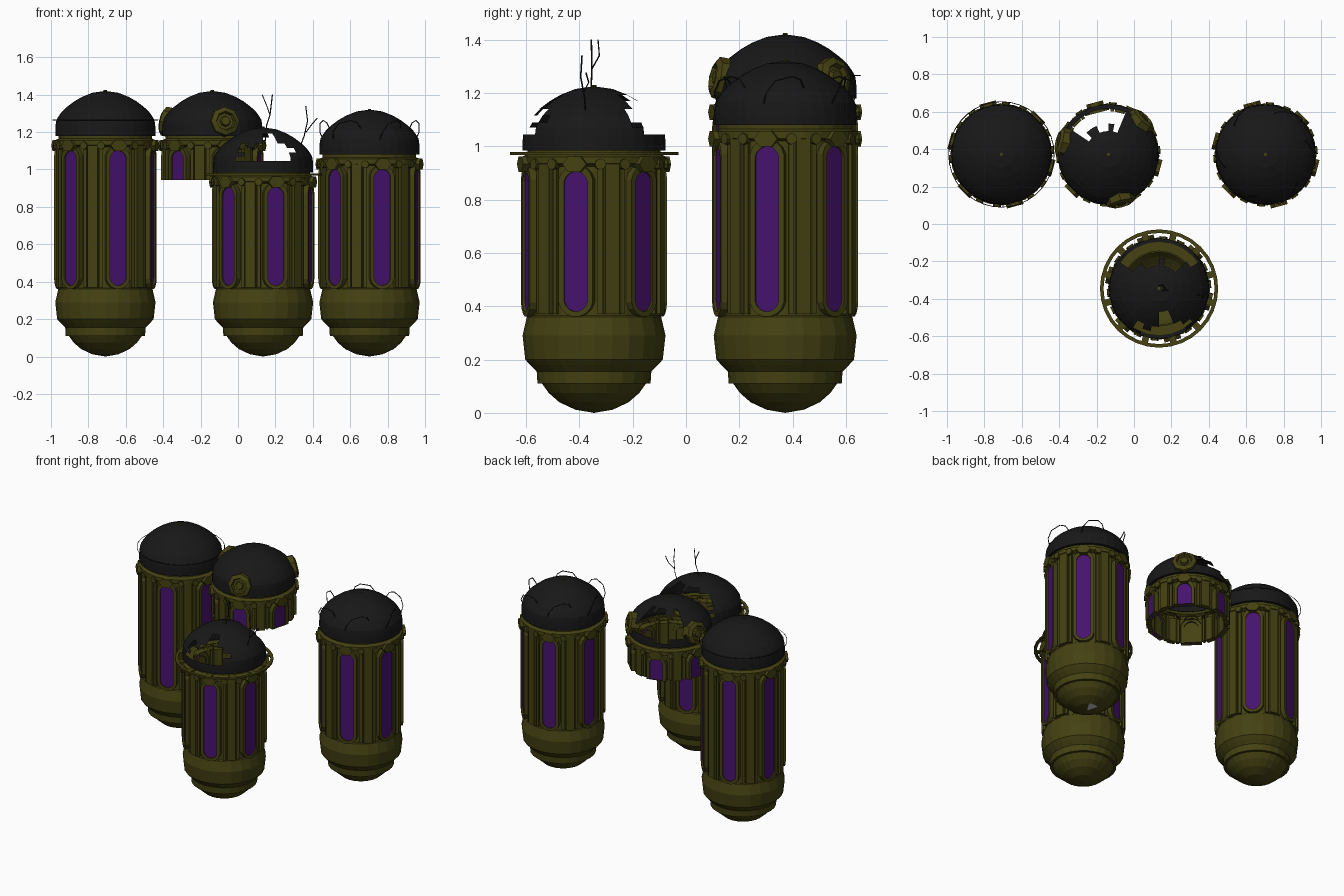
import bpy, bmesh, math, random
from mathutils import Matrix, Vector

random.seed(4)
cube = bpy.data.objects.get("Cube")
if cube:
    bpy.data.objects.remove(cube)


def material(name, rgb):
    m = bpy.data.materials.new(name)
    m.use_nodes = True
    m.diffuse_color = (*rgb, 1)
    m.node_tree.nodes["Principled BSDF"].inputs["Base Color"].default_value = (*rgb, 1)
    return m


OLIVE = material("dark olive metal", (0.058, 0.053, 0.006))
PURPLE = material("purple glass", (0.06, 0.006, 0.155))
BLACK = material("black dome", (0.009, 0.009, 0.009))
PALE = material("pale grey patch", (0.5, 0.5, 0.5))


def finish(bm, name, *mats):
    mesh = bpy.data.meshes.new(name)
    bm.to_mesh(mesh)
    bm.free()
    for m in mats:
        mesh.materials.append(m)
    return mesh


def place(name, data, loc, turn=0):
    ob = bpy.data.objects.new(name, data)
    ob.location = loc
    ob.rotation_euler.z = math.radians(turn)
    bpy.context.collection.objects.link(ob)
    return ob


def loft(bm, loops):
    n = len(loops[0])
    rows = [[bm.verts.new(p) for p in loop] for loop in loops]
    for a, b in zip(rows, rows[1:]):
        for k in range(n):
            j = (k + 1) % n
            bm.faces.new((a[k], a[j], b[j], b[k]))
    return rows


def lathe(name, profile, segs, mats, drop=None, paint=None):
    """Revolve (radius, height) points about z."""
    bm = bmesh.new()
    steps = [math.tau * k / segs for k in range(segs)]
    loft(bm, [[(r * math.cos(a), r * math.sin(a), z) for a in steps] for r, z in profile])
    bmesh.ops.remove_doubles(bm, verts=bm.verts, dist=0.0001)
    if drop:
        gone = [f for f in bm.faces if drop(f.calc_center_median())]
        bmesh.ops.delete(bm, geom=gone, context='FACES')
    if paint:
        for f in bm.faces:
            f.material_index = int(paint(f.calc_center_median()))
    return finish(bm, name, *mats)


def outline(width, low, high, floor=0.0, n=16):
    """Long rounded slot in (y, z), cut flat at the floor."""
    h, pts = width / 2, []
    for k in range(n):
        a = math.tau * (k + 0.5) / n
        end = high - h if math.sin(a) > 0 else low + h
        pts.append((h * math.cos(a), max(end + h * math.sin(a), floor)))
    return pts


def at(x, pts):
    return [(x, y, z) for y, z in pts]


def plate(name, pts, x0, x1, mat):
    bm = bmesh.new()
    rows = loft(bm, [at(x0, pts), at(x1, pts)])
    bm.faces.new(rows[-1])
    return finish(bm, name, mat)


def frame(name, outer, inner, x0, x1, mat):
    bm = bmesh.new()
    loft(bm, [at(x0, outer), at(x1, outer), at(x1, inner), at(x0, inner)])
    return finish(bm, name, mat)


def box(w, low, high):
    return [(-w / 2, low), (w / 2, low), (w / 2, high), (-w / 2, high)]


def polygon(n, ry, rz, z):
    return [(ry * math.cos(math.tau * k / n), z + rz * math.sin(math.tau * k / n)) for k in range(n)]


def wire(name, points, loc, thick=0.003, closed=False):
    cu = bpy.data.curves.new(name, 'CURVE')
    cu.dimensions = '3D'
    cu.bevel_depth, cu.bevel_resolution = thick, 0
    sp = cu.splines.new('POLY')
    sp.points.add(len(points) - 1)
    for p, co in zip(sp.points, points):
        p.co = (*co, 1)
    sp.use_cyclic_u = closed
    cu.materials.append(BLACK)
    place(name, cu, loc)


def polar(az, r, z):
    a = math.radians(az)
    return (r * math.cos(a), r * math.sin(a), z)


def hole_rule(holes):
    """Jagged openings given as (from angle, to angle, low, high)."""
    def drop(c):
        az = math.degrees(math.atan2(c.y, c.x)) + random.uniform(-7, 7)
        z = c.z + random.uniform(-0.01, 0.01)
        return any(a < az < b and low < z < high for a, b, low, high in holes)
    return drop


BASE = [(0, 0), (.07, .012), (.13, .04), (.17, .075), (.195, .11), (.212, .11), (.215, .155),
        (.24, .18), (.258, .2), (.268, .29), (.252, .36), (.245, .365)]
DOME = [(.245, 0), (.268, 0), (.268, .03), (.266, .06), (.262, .085), (.25, .105), (.232, .13),
        (.205, .155), (.165, .185), (.125, .208), (.07, .23), (0, .24)]
WINDOWS = [-75 + 60 * k for k in range(6)]


def pod(tag, loc, top, floor=0.0, holes=(), patch=False, ledge=False):
    whole = floor == 0
    # shell with rim
    rim = [(.245, top - .06), (.272, top - .05), (.272, top - .025), (.25, top - .015), (.25, top + .005)]
    if ledge:
        rim.append((.2, top + .005))
    start = BASE if whole else [(.245, floor)]
    rule = (lambda c: c.z < .01 and c.y > 0.5 * abs(c.x) * 3) if patch else None
    place(tag + "_shell", lathe(tag + "_shell", start + rim, 24, (OLIVE, PALE), paint=rule), loc)

    # dome and its top pin
    cap = lathe(tag + "_dome", DOME, 32, (BLACK,), drop=hole_rule(holes) if holes else None)
    place(tag + "_dome", cap, loc + Vector((0, 0, top)))
    pin = lathe(tag + "_pin", [(.009, .23), (.009, .244), (0, .244)], 8, (OLIVE,))
    place(tag + "_pin", pin, loc + Vector((0, 0, top)))

    # slot windows, frames, columns and bolts
    high, low = top - .08, .38
    foot = max(low - .01, floor)
    inner = outline(.092, low, high, floor)
    outer = outline(.135, low - .02, high + .025, floor)
    glass = plate(tag + "_window", inner, .235, .256, PURPLE)
    trim = frame(tag + "_window_frame", outer, inner, .23, .266, OLIVE)
    column = plate(tag + "_column", box(.055, foot, top - .03), .23, .266, OLIVE)
    rib = plate(tag + "_rib", box(.018, foot, top - .05), .23, .257, OLIVE)
    big = plate(tag + "_big_bolt", polygon(6, .046, .034, top - .052), .25, .287, OLIVE)
    small = plate(tag + "_small_bolt", polygon(8, .021, .021, top - .052), .25, .279, OLIVE)
    for az in WINDOWS:
        for mesh, turn in ((glass, 0), (trim, 0), (big, 0), (column, 30), (rib, 20), (rib, 40),
                           (small, 20), (small, 40)):
            place(mesh.name, mesh, loc, az + turn)


# tall pod with a wire hoop
tall = Vector((-.709, .372, 0))
pod("tall_pod", tall, 1.18)
wire("hoop_wire", [polar(10 * k, .282, 1.265) for k in range(36)], tall, .002, True)

# upper half of a broken pod, open below, with three portholes
half = Vector((-.137, .372, 0))
pod("half_pod", half, 1.18, floor=.945, holes=[(62, 150, .05, .2)])
port = lathe("porthole", [(.08, -.035), (.078, .02), (.052, .032), (.045, .012), (.03, .012),
                          (.024, .028), (0, .028)], 8, (OLIVE,))
for az in (-75, 45, 165):
    ob = place("porthole", port, half + Vector(polar(az, .25, 1.255)))
    ob.rotation_euler = (0, math.radians(78), math.radians(az))

# short pod with a shattered dome, flange ring and loose wires
short = Vector((.134, -.345, 0))
pod("short_pod", short, .985, ledge=True,
    holes=[(-115, -50, .055, .14), (-92, -60, .055, .195), (35, 145, .06, .2)])
flange = lathe("flange_ring", [(.297, .968), (.316, .968), (.316, .978), (.297, .978), (.297, .968)],
               32, (OLIVE,))
place("flange_ring", flange, short)
spoke = plate("flange_spoke", box(.035, .968, .978), .255, .3, OLIVE)
for k in range(12):
    place("flange_spoke", spoke, short, 75 + 30 * k)
wire("loose_wire", [(.01, -.01, 1.14), (.02, -.01, 1.24), (.037, -.008, 1.29), (.05, -.01, 1.4)], short)
wire("loose_wire_branch", [(.037, -.008, 1.29), (.02, .02, 1.34), (-.005, .015, 1.4)], short)
wire("bent_wire", [(.19, -.03, 1.1), (.22, -.035, 1.18), (.238, -.05, 1.26), (.228, -.045, 1.34)], short)
wire("bent_wire_branch", [(.23, -.04, 1.2), (.26, -.02, 1.24), (.29, -.03, 1.275)], short)

# middle pod with wire loops round the dome
middle = Vector((.703, .372, 0))
pod("middle_pod", middle, 1.08, patch=True)
for az in range(0, 360, 60):
    wire("wire_loop", [polar(az - 18, .26, 1.16), polar(az - 15, .275, 1.2), polar(az - 8, .268, 1.245),
                       polar(az + 6, .25, 1.262), polar(az + 14, .235, 1.25), polar(az + 18, .225, 1.22)],
         middle)
